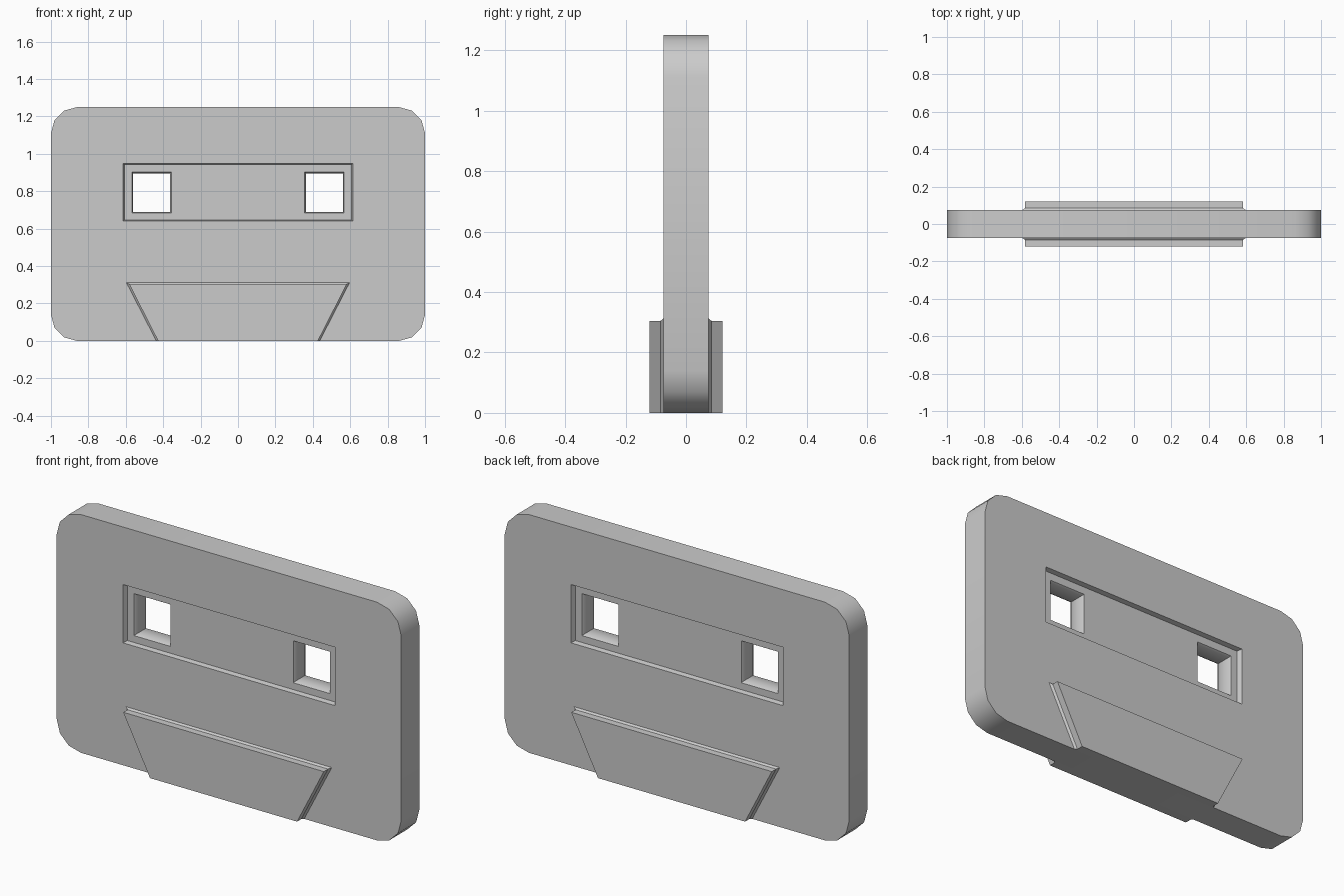
import bpy, bmesh, math

cube = bpy.data.objects.get("Cube")
if cube:
    bpy.data.objects.remove(cube, do_unlink=True)

# The single shell colour
grey = bpy.data.materials.new("plain grey")
grey.use_nodes = True
colour = (0.6, 0.6, 0.6, 1)
grey.diffuse_color = colour
grey.node_tree.nodes["Principled BSDF"].inputs["Base Color"].default_value = colour


def loft(name, sections):
    """Solid through outlines of (x, z) points, each placed at its own y."""
    bm = bmesh.new()
    rings = [[bm.verts.new((x, y, z)) for x, z in outline] for y, outline in sections]
    for a, b in zip(rings, rings[1:]):
        for i in range(len(a)):
            j = (i + 1) % len(a)
            bm.faces.new((a[i], a[j], b[j], b[i]))
    bm.faces.new(rings[0])
    bm.faces.new(rings[-1])
    bmesh.ops.recalc_face_normals(bm, faces=bm.faces)
    mesh = bpy.data.meshes.new(name)
    bm.to_mesh(mesh)
    bm.free()
    mesh.materials.append(grey)
    obj = bpy.data.objects.new(name, mesh)
    bpy.context.collection.objects.link(obj)
    return obj


def rect(cx, cz, hx, hz):
    return [(cx - hx, cz - hz), (cx + hx, cz - hz), (cx + hx, cz + hz), (cx - hx, cz + hz)]


def rounded_rect(hx, height, r, steps):
    corners = [(hx - r, height - r), (r - hx, height - r), (r - hx, r), (hx - r, r)]
    pts = []
    for k, (cx, cz) in enumerate(corners):
        for s in range(steps + 1):
            a = math.pi / 2 * (k + s / steps)
            pts.append((cx + r * math.cos(a), cz + r * math.sin(a)))
    return pts


def trapezoid(top, bottom, height):
    return [(-bottom, 0), (bottom, 0), (top, height), (-top, height)]


def activate(obj):
    bpy.ops.object.select_all(action="DESELECT")
    obj.select_set(True)
    bpy.context.view_layer.objects.active = obj


def cut(target, cutter):
    cutter.hide_render = True
    mod = target.modifiers.new("cut", "BOOLEAN")
    mod.object = cutter
    mod.operation = "DIFFERENCE"
    mod.solver = "EXACT"
    activate(target)
    bpy.ops.object.modifier_apply(modifier=mod.name)
    bpy.data.objects.remove(cutter, do_unlink=True)


# Rounded shell
HALF = 0.075
FLOOR = 0.05
outline = rounded_rect(1, 1.25, 0.14, 3)
body = loft("cassette_body", [(-HALF, outline), (HALF, outline)])

# Shallow label recess on both faces, with slightly tapered walls
for s in (-1, 1):
    cut(body, loft("recess_cutter", [
        (s * (HALF + 0.02), rect(0, 0.795, 0.617, 0.155)),
        (s * HALF, rect(0, 0.795, 0.615, 0.153)),
        (s * FLOOR, rect(0, 0.795, 0.606, 0.148))]))

# Two square spindle holes with chamfered lips
for s in (-1, 1):
    wide = rect(s * 0.462, 0.793, 0.106, 0.11)
    narrow = rect(s * 0.462, 0.793, 0.099, 0.103)
    cut(body, loft("hole_cutter", [
        (-FLOOR - 0.01, wide), (-FLOOR, wide), (0.012 - FLOOR, narrow),
        (FLOOR - 0.012, narrow), (FLOOR, wide), (FLOOR + 0.01, wide)]))

activate(body)
bpy.ops.object.shade_smooth_by_angle(angle=math.radians(35))

# Raised tape-head plates with a flared foot
for s, name in ((-1, "front_head_plate"), (1, "back_head_plate")):
    foot = trapezoid(0.597, 0.437, 0.312)
    face = trapezoid(0.582, 0.427, 0.304)
    loft(name, [(s * HALF, foot), (s * 0.085, face), (s * 0.12, face)])
